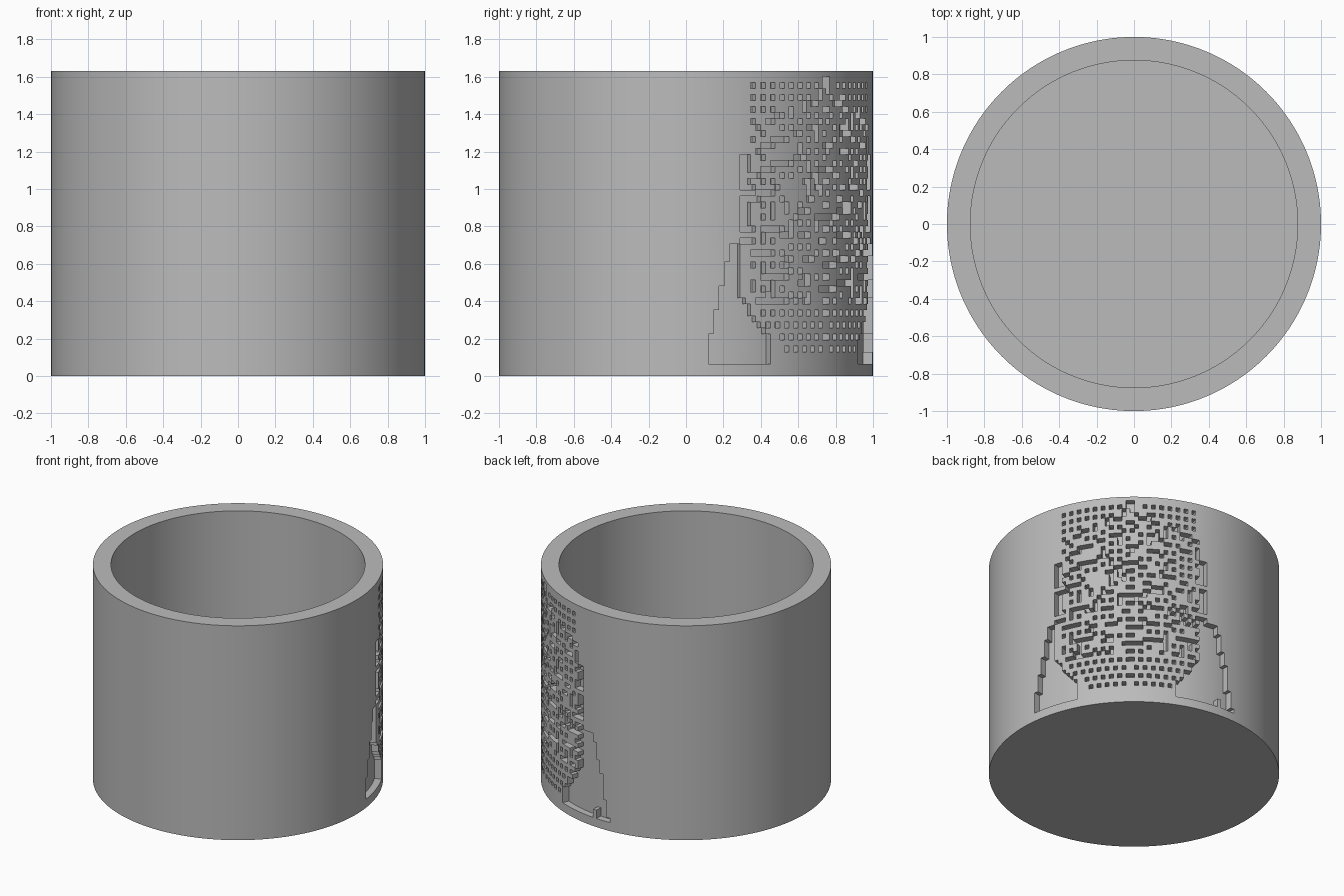
import bpy, bmesh, math, random

if "Cube" in bpy.data.objects:
    bpy.data.objects.remove(bpy.data.objects["Cube"], do_unlink=True)

HEIGHT, INNER, FLOOR = 1.63, 0.875, 0.13
SEGMENTS, COLS, ROWS = 216, 54, 48
STEP = math.tau / SEGMENTS
START = math.radians(48.5) - COLS / 2 * STEP
ROW_Z, ROW_H = 0.065, 0.032
DEPTH = 0.05

rng = random.Random(7)

grey = bpy.data.materials.new("plain_grey")
grey.use_nodes = True
grey.diffuse_color = (0.5, 0.5, 0.5, 1)
grey.node_tree.nodes["Principled BSDF"].inputs["Base Color"].default_value = (0.5, 0.5, 0.5, 1)


def wing(a, z, right):
    """Plain sunken wing at the lower corners of the picture."""
    reach = 2 if right else 0
    outer = 43.5 - 12.5 * z + reach
    inner = max(21, 31 - max(0, 0.42 - z) * 42) - reach
    if right and z < 0.13 and 36 < a < 38:      # small post left standing
        return False
    return z < 0.72 and inner < a < outer


def engraved(col, row):
    """True where a cell of the pixel picture is sunk into the wall."""
    offset = col - COLS / 2 + 0.5
    side = abs(offset)
    a = math.degrees(side * STEP)
    z = ROW_Z + (row + 0.5) * ROW_H
    right = offset > 0
    if wing(a, z, right):
        return True
    if a < 1.7 and z > 1.53:                    # peak
        return True
    if 29 < a < 31 and 0.72 < z < 1.2:          # side borders
        return row % 7 > 0
    if right and z < 0.72 and a > 40 - 8 * z:   # loose dots beside the right wing
        return row % 5 == 0 and col % 3 == 0 and a < 46 - 10 * z
    limit = 28 if z > 0.42 else 28 - (0.42 - z) * 36
    if a > limit or z < 0.1:
        return False
    roof = 1.58 - 0.007 * a
    if z > roof - 0.03 * (a > 4):               # scattered dots over the roof
        return row % 2 == 0 and col % 2 == 0
    if z > 1.4 and a > 12:
        return row % 2 == 0 and col % 3 == 0
    if z < 0.4:                                 # sparse dots in the lower taper
        return row % 2 == 0 and (int(side) + row // 2) % 2 == 0
    bend = round(side * 0.3) if z > 0.9 else -round(side * 0.15)
    band = (row + bend) % 4
    if band == 0:                               # bent dashes
        return rng.random() < 0.72
    if band == 2:                               # dots between dashes
        return int(side) % 2 == 0 and rng.random() < 0.8
    return rng.random() < 0.14


# Profile of the cup: outer wall rows, rim, inner wall
profile = [(1, 0)]
profile += [(1, ROW_Z + r * ROW_H) for r in range(ROWS + 1)]
profile += [(1, HEIGHT), (INNER, HEIGHT), (INNER, FLOOR)]

bm = bmesh.new()
rings = []
for radius, z in profile:
    rings.append([bm.verts.new((radius * math.cos(START + j * STEP),
                                radius * math.sin(START + j * STEP), z))
                  for j in range(SEGMENTS)])

sunk = []
for i in range(len(rings) - 1):
    low, high = rings[i], rings[i + 1]
    for j in range(SEGMENTS):
        k = (j + 1) % SEGMENTS
        face = bm.faces.new((low[j], low[k], high[k], high[j]))
        if j < COLS and 1 <= i <= ROWS and engraved(j, i - 1):
            sunk.append(face)
bm.faces.new(reversed(rings[0]))
bm.faces.new(rings[-1])

# Sink the picture cells into the wall
result = bmesh.ops.extrude_face_region(bm, geom=sunk)
for item in result["geom"]:
    if isinstance(item, bmesh.types.BMVert):
        item.co.x *= 1 - DEPTH
        item.co.y *= 1 - DEPTH
bmesh.ops.delete(bm, geom=[f for f in sunk if f.is_valid], context='FACES')
bmesh.ops.delete(bm, geom=[v for v in bm.verts if not v.link_faces], context='VERTS')

# Merge the flat strips of the plain wall
bmesh.ops.dissolve_limit(bm, angle_limit=math.radians(0.5), verts=bm.verts, edges=bm.edges)

mesh = bpy.data.meshes.new("engraved_cup")
bm.to_mesh(mesh)
bm.free()
mesh.materials.append(grey)
cup = bpy.data.objects.new("engraved_cup", mesh)
bpy.context.collection.objects.link(cup)

bpy.ops.object.select_all(action='DESELECT')
cup.select_set(True)
bpy.context.view_layer.objects.active = cup
bpy.ops.object.shade_smooth_by_angle(angle=math.radians(30))
